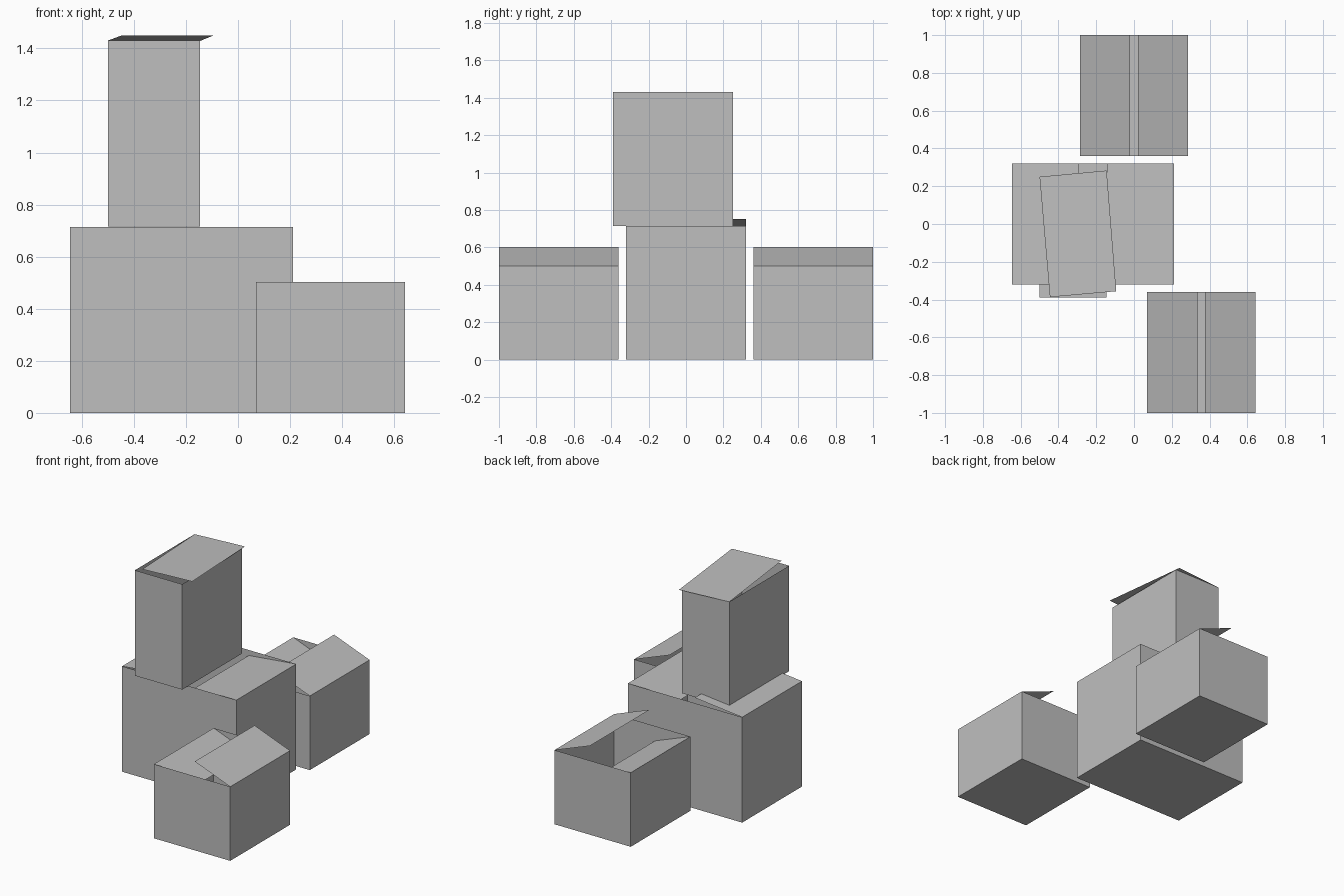
import bpy

if "Cube" in bpy.data.objects:
    bpy.data.objects.remove(bpy.data.objects["Cube"])

# Plain grey cardboard
grey = bpy.data.materials.new("cardboard_grey")
grey.diffuse_color = (0.52, 0.52, 0.52, 1)
grey.use_nodes = True
grey.node_tree.nodes["Principled BSDF"].inputs["Base Color"].default_value = grey.diffuse_color


def sheet(name, verts, faces):
    """Thin-walled part made of flat sheets."""
    mesh = bpy.data.meshes.new(name)
    mesh.from_pydata(verts, [], faces)
    mesh.materials.append(grey)
    obj = bpy.data.objects.new(name, mesh)
    bpy.context.collection.objects.link(obj)
    return obj


def open_box(name, x0, x1, y0, y1, z0, z1):
    """Box with a bottom and four walls, open at the top."""
    verts = [(x, y, z) for z in (z0, z1)
             for x, y in ((x0, y0), (x1, y0), (x1, y1), (x0, y1))]
    walls = [(i, (i + 1) % 4, (i + 1) % 4 + 4, i + 4) for i in range(4)]
    return sheet(name, verts, [(3, 2, 1, 0)] + walls)


def flap(name, hinge_x, inner_x, y0, y1, hinge_z, inner_z):
    """Flap hinged on a side wall and tilted towards the middle."""
    (xa, za), (xb, zb) = sorted(((hinge_x, hinge_z), (inner_x, inner_z)))
    return sheet(name, [(xa, y0, za), (xb, y0, zb), (xb, y1, zb), (xa, y1, za)],
                 [(0, 1, 2, 3)])


# Boxes with two flaps: left and right x, front and back y, height,
# flap length, flap tilt (right or left flap raised, the other sunk)
crates = {
    "front_box": (0.07, 0.642, -1.0, -0.36, 0.502, 0.266, 0.10),
    "back_box": (-0.286, 0.286, 0.36, 1.0, 0.502, 0.266, 0.10),
    "middle_box": (-0.645, 0.212, -0.32, 0.32, 0.714, 0.355, -0.037),
}
for name, (x0, x1, y0, y1, h, length, rise) in crates.items():
    open_box(name, x0, x1, y0, y1, 0, h)
    flap(name + "_left_flap", x0, x0 + length, y0, y1, h, h - rise)
    flap(name + "_right_flap", x1, x1 - length, y0, y1, h, h + rise)

# Tall box standing on the middle one
open_box("tall_box", -0.5, -0.145, -0.39, 0.25, 0.716, 1.43)

# Skewed lid, slightly lifted at the front
corners = [(-0.445, -0.387), (-0.094, -0.356), (-0.145, 0.283), (-0.5, 0.25)]
sheet("tall_box_lid", [(x, y, 1.43 + (0.25 - y) * 0.032) for x, y in corners],
      [(0, 1, 2, 3)])
